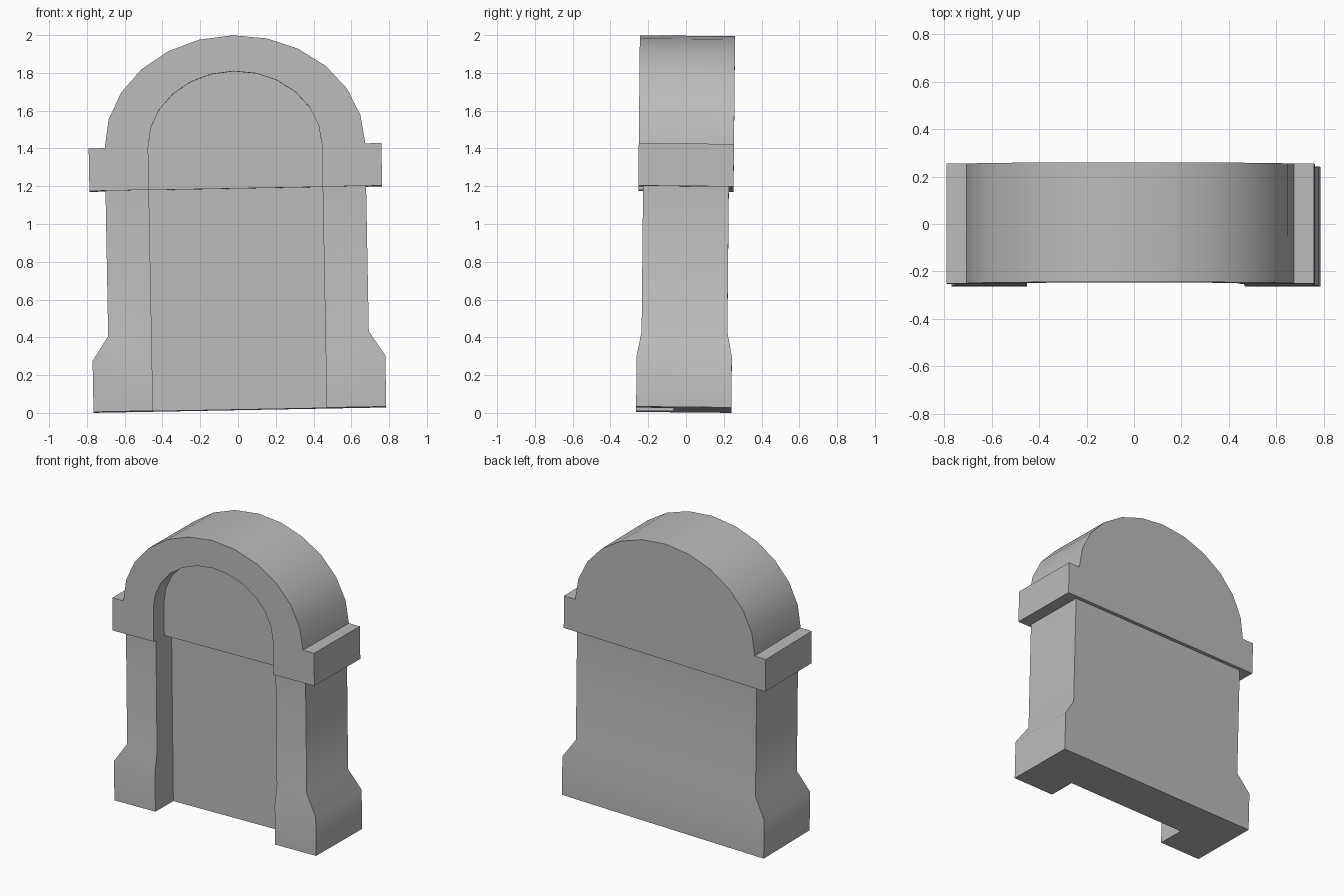
import bpy, bmesh, math
from mathutils import Matrix

cube = bpy.data.objects.get("Cube")
if cube:
    bpy.data.objects.remove(cube, do_unlink=True)

stone = bpy.data.materials.new("grey stone")
stone.use_nodes = True
GREY = (0.5, 0.5, 0.5, 1)
stone.diffuse_color = GREY
stone.node_tree.nodes["Principled BSDF"].inputs["Base Color"].default_value = GREY

# Whole monument leans slightly to one side and backwards
LEAN = (Matrix.Translation((0.01, -0.012, 0.017))
        @ Matrix.Rotation(-0.0185, 4, 'Y') @ Matrix.Rotation(-0.01, 4, 'X'))

NICHE = 0.46      # half width of the niche
SPRING = 1.395    # height where the arch starts
CAP_Z = 1.17      # underside of the cap


def finish(bm, name):
    bmesh.ops.recalc_face_normals(bm, faces=bm.faces)
    mesh = bpy.data.meshes.new(name)
    bm.to_mesh(mesh)
    bm.free()
    mesh.materials.append(stone)
    obj = bpy.data.objects.new(name, mesh)
    bpy.context.collection.objects.link(obj)
    obj.matrix_world = LEAN
    bpy.ops.object.select_all(action='DESELECT')
    obj.select_set(True)
    bpy.context.view_layer.objects.active = obj
    bpy.ops.object.shade_smooth_by_angle(angle=math.radians(40))
    return obj


def bridge(bm, a, b, closed=False):
    n = len(a)
    for i in range(n if closed else n - 1):
        j = (i + 1) % n
        bm.faces.new((a[i], a[j], b[j], b[i]))


def arc(half_width, height, steps=12):
    angles = [math.pi * (1 - i / steps) for i in range(steps + 1)]
    return [(half_width * math.cos(t), SPRING + height * math.sin(t)) for t in angles]


# Lower block: U-shaped plan lofted up through the flared plinth
def lower_block():
    bm = bmesh.new()
    rings = []
    for z, w, d in ((0, 0.775, 0.252), (0.27, 0.775, 0.252),
                    (0.4, 0.69, 0.227), (CAP_Z, 0.69, 0.227)):
        half = [(w, d), (w, -d), (NICHE, -d), (NICHE, -0.055)]
        plan = half + [(-x, y) for x, y in reversed(half)]
        rings.append([bm.verts.new((x, y, z)) for x, y in plan])
    for a, b in zip(rings, rings[1:]):
        bridge(bm, a, b, closed=True)
    bm.faces.new(rings[0])
    bm.faces.new(rings[-1])
    return finish(bm, "pillars_and_plinth")


# Arched head: cap ledges and arch with a shallower niche
def arched_head():
    bm = bmesh.new()
    ledge = [(0.775, CAP_Z), (0.775, SPRING)]
    outer = [(-x, z) for x, z in ledge] + arc(0.69, 0.585) + ledge[::-1]
    inner = [(-NICHE, CAP_Z)] + arc(NICHE, 0.395) + [(NICHE, CAP_Z)]

    def row(points, y):
        return [bm.verts.new((x, y, z)) for x, z in points]

    front, back = row(outer, -0.252), row(outer, 0.252)
    lip, panel = row(inner, -0.252), row(inner, -0.135)
    bridge(bm, front, back)
    bridge(bm, lip, panel)
    bm.faces.new(front + lip[::-1])
    bm.faces.new(back)
    bm.faces.new(panel)
    bm.faces.new((front[0], lip[0], panel[0], panel[-1],
                  lip[-1], front[-1], back[-1], back[0]))
    return finish(bm, "arched_head")


lower_block()
arched_head()
